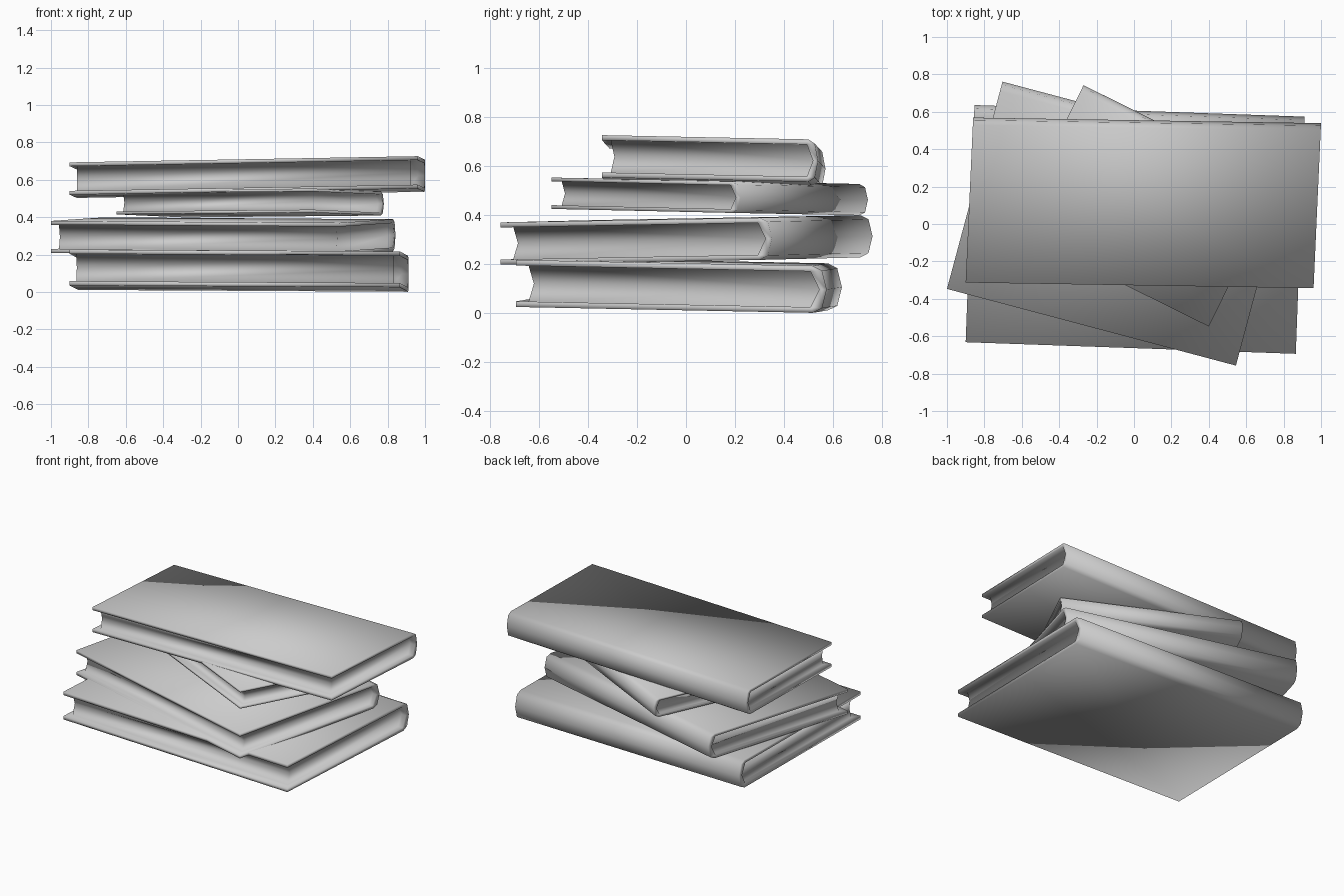
import bpy, bmesh
from mathutils import Matrix, Vector

if "Cube" in bpy.data.objects:
    bpy.data.objects.remove(bpy.data.objects["Cube"])

# Profiles in unit (depth, height) space; fore-edge at 0, spine at 1
OUTER = [(0, 0), (0.955, 0), (0.985, 0.1), (1, 0.5), (0.985, 0.9), (0.955, 1), (0, 1)]
INNER = [(0, 0.12), (0.948, 0.12), (0.976, 0.5), (0.948, 0.88), (0, 0.88)]
PAGES = [(0.04, 0.12)] + INNER[1:-1] + [(0.04, 0.88)]
FORE = (0.057, 0.5)     # hollow middle of the fore-edge
INSET = 0.02            # pages set back from the cover ends


def book(name, corner, length, depth, thick):
    """corner: front-left bottom; length, depth: edge vectors of the book."""
    bm = bmesh.new()

    def ring(x, profile):
        return [bm.verts.new((x, d, h)) for d, h in profile]

    def bridge(a, b):
        for i in range(len(a) - 1):
            bm.faces.new((a[i], a[i + 1], b[i + 1], b[i]))

    ends = []
    for x, px in ((0, INSET), (1, 1 - INSET)):
        o, n, p = ring(x, OUTER), ring(x, INNER), ring(px, PAGES)
        f = bm.verts.new((px, *FORE))
        # cover rim: two boards and the spine end
        bm.faces.new((o[0], o[1], n[1], n[0]))
        bm.faces.new((o[1], o[2], n[1]))
        bm.faces.new((o[2], o[3], n[2], n[1]))
        bm.faces.new((o[3], o[4], n[3], n[2]))
        bm.faces.new((o[4], o[5], n[3]))
        bm.faces.new((o[5], o[6], n[4], n[3]))
        # inside of the cover, then the end of the page block
        bridge(n, p)
        bm.faces.new((p[0], p[1], p[2], f))
        bm.faces.new((p[2], p[3], p[4], f))
        ends.append((o, n, p, f))

    (o0, n0, p0, f0), (o1, n1, p1, f1) = ends
    bridge(o0, o1)                                   # outside of the cover
    bridge([o0[0], n0[0], p0[0], f0, p0[4], n0[4], o0[6]],
           [o1[0], n1[0], p1[0], f1, p1[4], n1[4], o1[6]])  # fore-edge side

    mat = Matrix((length, depth, (0, 0, thick))).transposed().to_4x4()
    mat.translation = Vector(corner)
    bmesh.ops.transform(bm, matrix=mat, verts=bm.verts)
    bmesh.ops.recalc_face_normals(bm, faces=bm.faces)
    for face in bm.faces:
        face.smooth = True
    me = bpy.data.meshes.new(name)
    bm.to_mesh(me)
    bm.free()
    bpy.context.collection.objects.link(bpy.data.objects.new(name, me))


# Stack from bottom to top
book("bottom_book", (-0.90, -0.632, 0.035), (1.765, -0.062, -0.01), (0.047, 1.268, -0.025), 0.192)
book("second_book", (-1.00, -0.347, 0.208), (1.545, -0.41, -0.01), (0.297, 1.108, 0.02), 0.172)
book("third_book", (-0.65, -0.028, 0.415), (1.05, -0.52, 0.01), (0.38, 0.77, -0.017), 0.128)
book("top_book", (-0.90, -0.313, 0.52), (1.86, -0.03, 0.033), (0.04, 0.882, -0.018), 0.173)
